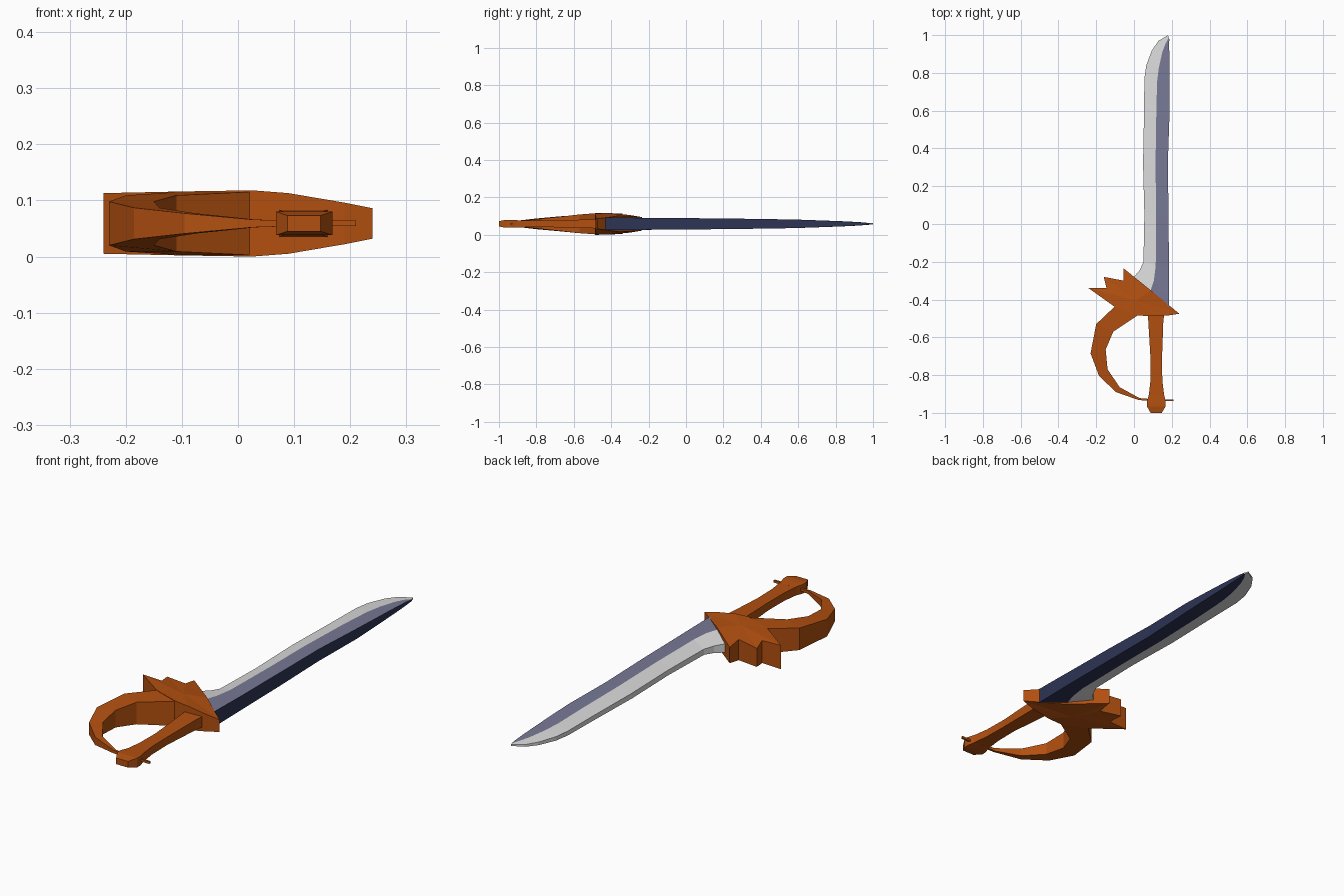
import bpy, bmesh

ZC = 0.059  # the sword lies flat, mirrored about this height


def material(name, rgb):
    m = bpy.data.materials.new(name)
    m.diffuse_color = (*rgb, 1)
    return m


ORANGE = material("burnt orange", (0.45, 0.08, 0.005))
STEEL = material("light steel", (0.70, 0.70, 0.70))
SLATE = material("slate blue", (0.185, 0.19, 0.30))
NAVY = material("dark navy", (0.027, 0.034, 0.09))


def finish(name, bm, mats):
    bmesh.ops.triangulate(bm, faces=[f for f in bm.faces if len(f.verts) > 4])
    bmesh.ops.recalc_face_normals(bm, faces=bm.faces[:])
    me = bpy.data.meshes.new(name)
    bm.to_mesh(me)
    bm.free()
    for m in mats:
        me.materials.append(m)
    ob = bpy.data.objects.new(name, me)
    bpy.context.collection.objects.link(ob)
    return ob


def loft(name, rings, mats, strip_mats=None):
    """Skin closed rings of points; strip_mats gives the material of each side."""
    bm = bmesh.new()
    vs = [[bm.verts.new(p) for p in r] for r in rings]
    n = len(rings[0])
    for a, b in zip(vs, vs[1:]):
        for j in range(n):
            k = (j + 1) % n
            f = bm.faces.new((a[j], a[k], b[k], b[j]))
            f.material_index = strip_mats[j] if strip_mats else 0
    bm.faces.new(vs[0])
    bm.faces.new(vs[-1][::-1])
    return finish(name, bm, mats)


def slab(p, q, h):
    """Upright rectangle between two plan points with half thickness h."""
    return [(*p, ZC + h), (*q, ZC + h), (*q, ZC - h), (*p, ZC - h)]


# Blade: (back edge, ridge, right edge, half thickness, back edge half thickness)
blade = [
    ((0.00, -0.28), (0.085, -0.36), (0.185, -0.44), 0.034, 0.020),
    ((0.03, -0.245), (0.105, -0.30), (0.185, -0.38), 0.034, 0.016),
    ((0.05, -0.20), (0.115, -0.22), (0.185, -0.25), 0.032, 0.013),
    ((0.055, 0.05), (0.117, 0.05), (0.183, 0.05), 0.030, 0.012),
    ((0.048, 0.32), (0.114, 0.32), (0.179, 0.32), 0.027, 0.012),
    ((0.053, 0.58), (0.118, 0.58), (0.188, 0.58), 0.023, 0.011),
    ((0.055, 0.77), (0.122, 0.75), (0.188, 0.74), 0.017, 0.010),
    ((0.065, 0.84), (0.132, 0.83), (0.187, 0.82), 0.014, 0.009),
    ((0.095, 0.92), (0.150, 0.91), (0.187, 0.90), 0.010, 0.007),
    ((0.130, 0.97), (0.167, 0.955), (0.186, 0.95), 0.007, 0.005),
    ((0.180, 1.00), (0.184, 0.985), (0.187, 0.98), 0.003, 0.003),
]
loft("blade", [[(*l, ZC + e), (*m, ZC + h), (*r, ZC + h),
                (*r, ZC - h), (*m, ZC - h), (*l, ZC - e)]
               for l, m, r, h, e in blade],
     [STEEL, SLATE, NAVY], [0, 1, 2, 2, 0, 0])

# Winged guard: plan outline with half thickness, fanned to a raised centre
guard = [
    (0.24, -0.475, 0.027), (0.09, -0.352, 0.043), (-0.055, -0.235, 0.036),
    (-0.055, -0.30, 0.047), (-0.16, -0.28, 0.042), (-0.145, -0.34, 0.051),
    (-0.24, -0.34, 0.054), (-0.10, -0.44, 0.057), (0.025, -0.485, 0.059),
    (0.09, -0.487, 0.054), (0.19, -0.483, 0.037),
]
bm = bmesh.new()
sides = []
for s in (1, -1):
    c = bm.verts.new((0.01, -0.405, ZC + s * 0.057))
    ring = [bm.verts.new((x, y, ZC + s * h)) for x, y, h in guard]
    for i, v in enumerate(ring):
        bm.faces.new((c, v, ring[(i + 1) % len(ring)]))
    sides.append(ring)
top, bot = sides
for i in range(len(guard)):
    j = (i + 1) % len(guard)
    bm.faces.new((top[i], top[j], bot[j], bot[i]))
finish("guard", bm, [ORANGE])

# Knuckle bow: (outer, inner, half thickness), tapering to the pommel
bow = [
    ((-0.10, -0.435), (0.025, -0.48), 0.0565),
    ((-0.20, -0.53), (-0.11, -0.57), 0.050),
    ((-0.23, -0.685), (-0.15, -0.665), 0.039),
    ((-0.185, -0.805), (-0.14, -0.77), 0.028),
    ((-0.095, -0.89), (-0.075, -0.865), 0.018),
    ((0.025, -0.932), (0.03, -0.922), 0.007),
    ((0.09, -0.937), (0.09, -0.927), 0.005),
]
loft("knuckle_bow", [slab(*b) for b in bow], [ORANGE])

# Thin pin through the pommel
loft("pommel_pin", [slab((x, -0.937), (x, -0.928), 0.005) for x in (0.08, 0.21)],
     [ORANGE])

# Grip and pommel: (y, left x, right x, half thickness)
grip = [
    (-0.46, 0.072, 0.162, 0.025), (-0.52, 0.076, 0.155, 0.023),
    (-0.72, 0.088, 0.148, 0.018), (-0.83, 0.087, 0.150, 0.018),
    (-0.91, 0.078, 0.160, 0.019),
]
pommel = [
    (-0.90, 0.080, 0.158, 0.019), (-0.94, 0.068, 0.168, 0.021),
    (-0.965, 0.068, 0.168, 0.021), (-1.0, 0.088, 0.147, 0.014),
]
for name, rows in (("grip", grip), ("pommel", pommel)):
    loft(name, [slab((a, y), (b, y), h) for y, a, b, h in rows], [ORANGE])
